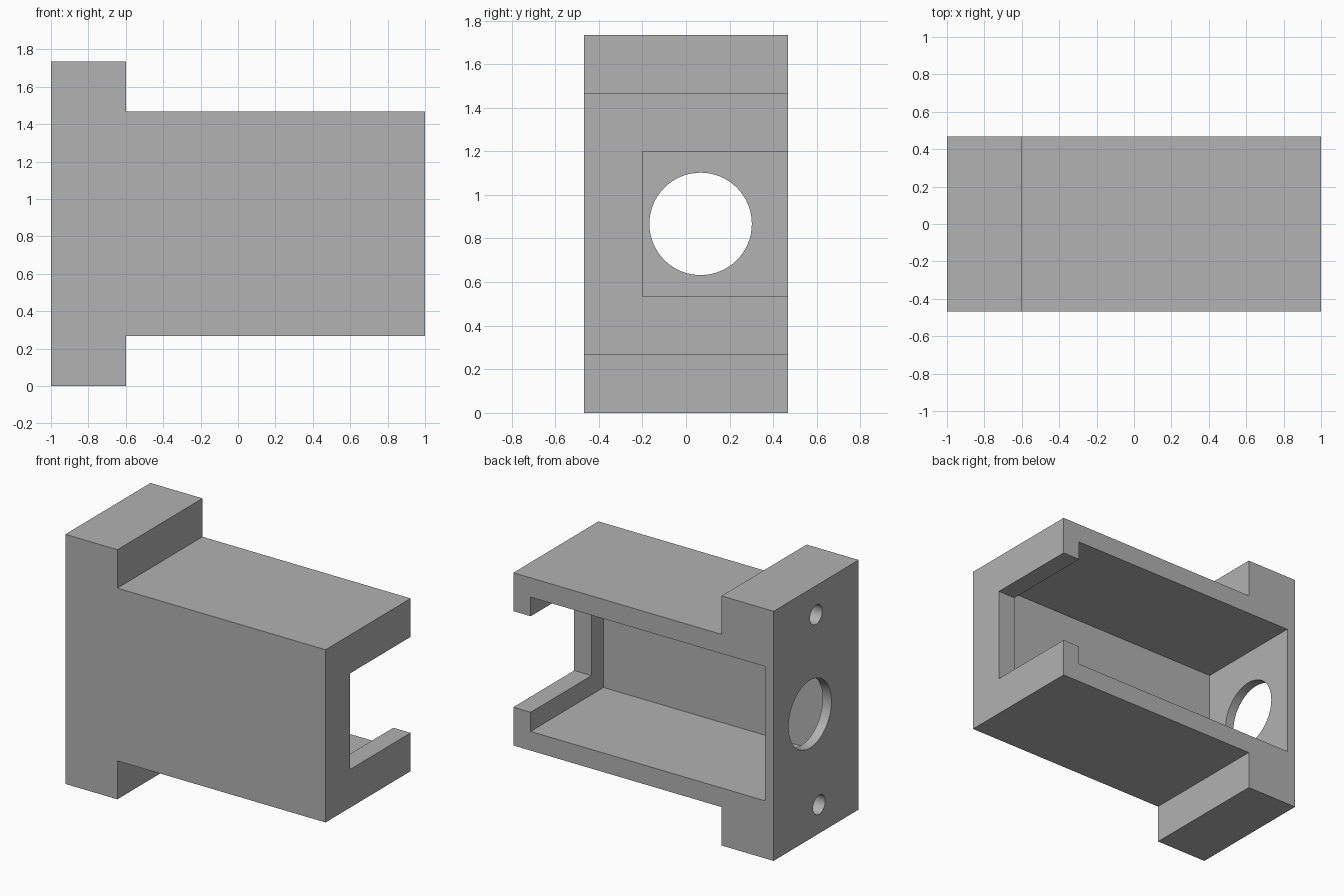
import bpy, bmesh, math
from mathutils import Matrix, Vector

cube = bpy.data.objects.get("Cube")
if cube:
    bpy.data.objects.remove(cube, do_unlink=True)

grey = bpy.data.materials.new("plain_grey")
grey.use_nodes = True
colour = (0.445, 0.445, 0.445, 1)
grey.diffuse_color = colour
grey.node_tree.nodes["Principled BSDF"].inputs["Base Color"].default_value = colour

HALF_Y = 0.467
MID_Z = 0.867


def add_object(name, bm):
    bmesh.ops.recalc_face_normals(bm, faces=bm.faces)
    mesh = bpy.data.meshes.new(name)
    bm.to_mesh(mesh)
    bm.free()
    mesh.materials.append(grey)
    obj = bpy.data.objects.new(name, mesh)
    bpy.context.collection.objects.link(obj)
    return obj


def box(name, low, high):
    low, high = Vector(low), Vector(high)
    bm = bmesh.new()
    bmesh.ops.create_cube(bm, size=1, matrix=Matrix.Translation((low + high) / 2)
                          @ Matrix.Diagonal((*(high - low), 1)))
    return add_object(name, bm)


def rod_x(name, x0, x1, y, z, radius):
    bm = bmesh.new()
    bmesh.ops.create_cone(bm, cap_ends=True, segments=64, radius1=radius, radius2=radius,
                          depth=x1 - x0, matrix=Matrix.Translation(((x0 + x1) / 2, y, z))
                          @ Matrix.Rotation(math.pi / 2, 4, 'Y'))
    return add_object(name, bm)


# Flanged block: T-shaped profile mirrored about mid height, extruded in depth
upper = [(1, 0.6), (-0.6, 0.6), (-0.6, MID_Z), (-1, MID_Z)]
profile = upper + [(x, -z) for x, z in reversed(upper)]
bm = bmesh.new()
face = bm.faces.new([bm.verts.new((x, -HALF_Y, MID_Z + z)) for x, z in profile])
side = bmesh.ops.extrude_face_region(bm, geom=[face])["geom"]
bmesh.ops.translate(bm, vec=(0, 2 * HALF_Y, 0),
                    verts=[v for v in side if isinstance(v, bmesh.types.BMVert)])
housing = add_object("housing", bm)

# Cavity open at the back, end slot, large bore and blind screw holes
cutters = [
    box("cavity_cutter", (-0.933, -0.333, 0.4), (0.867, 0.7, 1.333)),
    box("slot_cutter", (0.7, -0.2, 0.533), (1.2, 0.8, 1.2)),
    rod_x("bore_cutter", -1.2, -0.8, 0.067, MID_Z, 0.235),
    rod_x("upper_screw_cutter", -1.2, -0.733, 0, 1.533, 0.067),
    rod_x("lower_screw_cutter", -1.2, -0.733, -0.033, 0.2, 0.067),
]
bpy.context.view_layer.objects.active = housing
for cutter in cutters:
    cutter.hide_render = True
    mod = housing.modifiers.new(cutter.name, 'BOOLEAN')
    mod.operation = 'DIFFERENCE'
    mod.solver = 'EXACT'
    mod.object = cutter
    bpy.ops.object.modifier_apply(modifier=mod.name)
    bpy.data.objects.remove(cutter, do_unlink=True)

# Smooth bores, crisp edges
bpy.ops.object.select_all(action='DESELECT')
housing.select_set(True)
bpy.ops.object.shade_smooth_by_angle(angle=math.radians(30))
